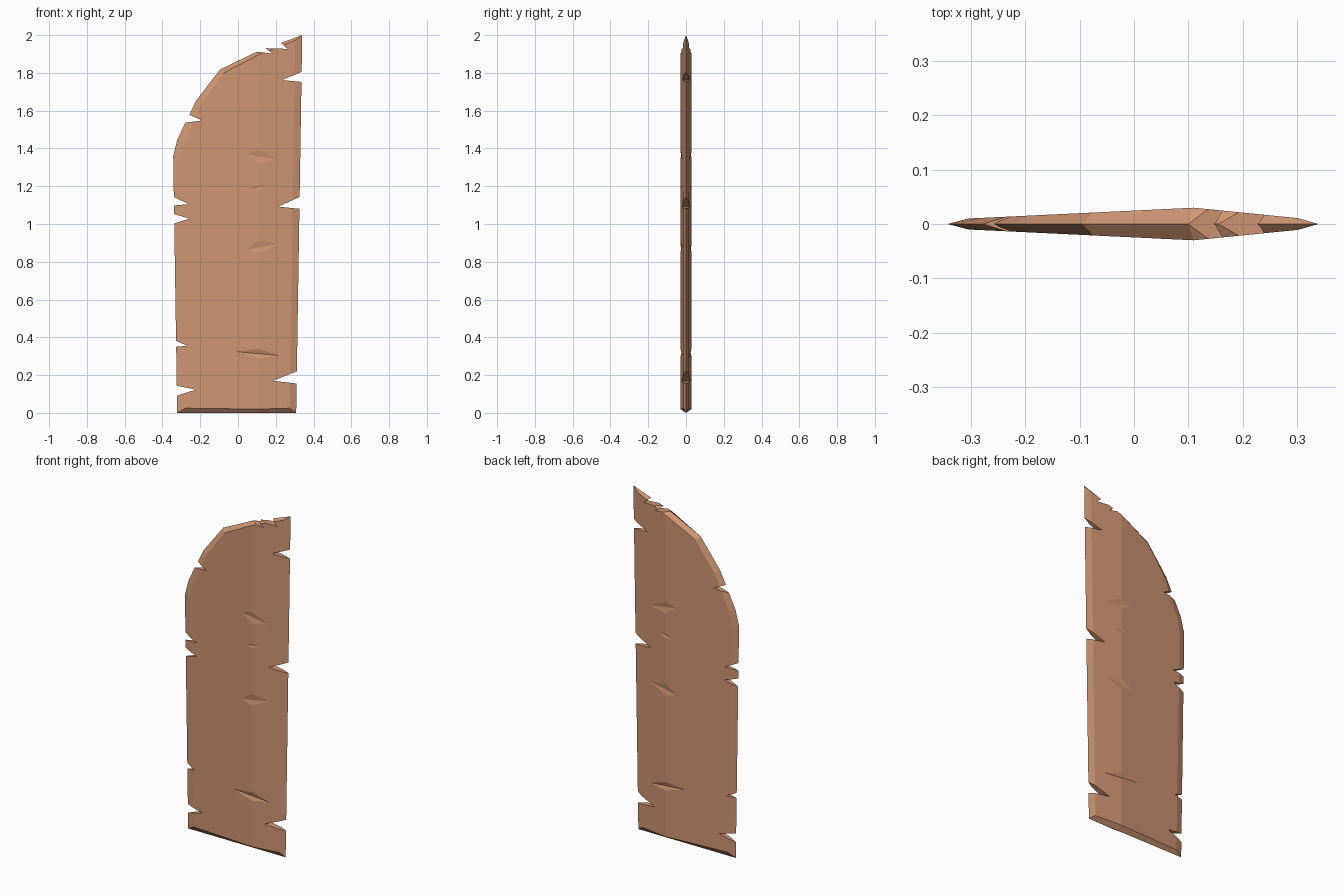
import bpy, bmesh
from mathutils import Vector

if "Cube" in bpy.data.objects:
    bpy.data.objects.remove(bpy.data.objects["Cube"])

RIDGE = 0.11


def thick(x):
    """Half thickness of the slab: thickest at the ridge, thin at both edges."""
    return 0.03 - (RIDGE - x) * 0.048 if x < RIDGE else 0.03 - (x - RIDGE) * 0.1


# Outline: sharp outer edge (x, z) and bevel start (x, z), clockwise from bottom left
LEFT = [(-0.322, 0.0, -0.28, 0.025), (-0.343, 1.36, -0.305, 1.355),
        (-0.32, 1.45, -0.285, 1.435), (-0.277, 1.54, -0.245, 1.52),
        (-0.22, 1.655, -0.195, 1.635), (-0.095, 1.818, -0.075, 1.80)]
TOP = (0.10, 1.912, RIDGE, 1.897)
RIGHT = [(0.34, 2.0, 0.302, 1.972), (0.308, 0.0, 0.275, 0.025)]
BOTTOM = (RIDGE, 0.0, RIDGE, 0.02)
outline = LEFT + [TOP] + RIGHT + [BOTTOM]
n, top_i = len(outline), len(LEFT)

# Blade slab: bevelled rim, two flat facets per side meeting at the ridge
bm = bmesh.new()
rim = [bm.verts.new((x, 0, z)) for x, z, _, _ in outline]
for side in (-1, 1):
    inner = [bm.verts.new((x, side * thick(x), z)) for _, _, x, z in outline]
    for i in range(n):
        j = (i + 1) % n
        bm.faces.new((rim[i], rim[j], inner[j], inner[i]))
    bm.faces.new(inner[:top_i + 1] + [inner[-1]])
    bm.faces.new(inner[top_i:])
bmesh.ops.recalc_face_normals(bm, faces=bm.faces)
mesh = bpy.data.meshes.new("blade")
bm.to_mesh(mesh)
bm.free()
blade = bpy.data.objects.new("blade", mesh)
bpy.context.collection.objects.link(blade)

# Edge nicks: mouth, tip, mouth
NICKS = [
    ((-0.255, 1.577), (-0.19, 1.548), (-0.275, 1.537)),
    ((-0.344, 1.145), (-0.26, 1.105), (-0.342, 1.098)),
    ((-0.34, 1.053), (-0.257, 1.028), (-0.338, 1.003)),
    ((-0.325, 0.38), (-0.27, 0.356), (-0.325, 0.35)),
    ((-0.323, 0.143), (-0.223, 0.123), (-0.323, 0.092)),
    ((0.338, 1.806), (0.233, 1.762), (0.338, 1.752)),
    ((0.33, 1.145), (0.213, 1.092), (0.33, 1.08)),
    ((0.315, 0.222), (0.185, 0.17), (0.313, 0.155)),
    ((0.10, 1.912), (0.183, 1.902), (0.145, 1.931)),
    ((0.145, 1.931), (0.262, 1.927), (0.22, 1.965)),
]
# Ridge gouges: left, top, right, bottom
GOUGES = [
    ((0.042, 1.37), (0.127, 1.383), (0.217, 1.339), (0.118, 1.325)),
    ((0.058, 1.183), (0.118, 1.207), (0.16, 1.203), (0.116, 1.184)),
    ((0.042, 0.864), (0.125, 0.911), (0.217, 0.894), (0.116, 0.847)),
    ((-0.012, 0.324), (0.125, 0.334), (0.222, 0.303), (0.116, 0.291)),
]

cb = bmesh.new()


def hull(points):
    verts = [cb.verts.new(p) for p in points]
    bmesh.ops.convex_hull(cb, input=verts)


for a, tip, b in NICKS:
    t = Vector(tip)
    tri = [t, t + (Vector(a) - t) * 1.3, t + (Vector(b) - t) * 1.3]
    hull([(p.x, y, p.y) for p in tri for y in (-0.1, 0.1)])

for l, t, r, b in GOUGES:
    for side in (-1, 1):
        L, T, R, B = [Vector((x, side * thick(x), z)) for x, z in (l, t, r, b)]

        def push(p):
            # extend the wall beyond the surface, away from the straight crease
            m = L.lerp(R, (p.x - L.x) / (R.x - L.x))
            return m + (p - m) * 3
        hull([L, R, push(T), push(B)])

bmesh.ops.recalc_face_normals(cb, faces=cb.faces)
cmesh = bpy.data.meshes.new("nick_cutter")
cb.to_mesh(cmesh)
cb.free()
cutter = bpy.data.objects.new("nick_cutter", cmesh)
cutter.hide_render = True
bpy.context.collection.objects.link(cutter)

# Cut all damage and drop the cutter
mod = blade.modifiers.new("damage", 'BOOLEAN')
mod.operation, mod.solver, mod.object = 'DIFFERENCE', 'EXACT', cutter
mod.use_self = True
bpy.context.view_layer.objects.active = blade
blade.select_set(True)
bpy.ops.object.modifier_apply(modifier=mod.name)
bpy.data.objects.remove(cutter)

# Single clay colour
clay = bpy.data.materials.new("clay_brown")
clay.diffuse_color = (0.62, 0.30, 0.17, 1)
clay.use_nodes = True
clay.node_tree.nodes["Principled BSDF"].inputs["Base Color"].default_value = clay.diffuse_color
blade.data.materials.clear()
blade.data.materials.append(clay)
